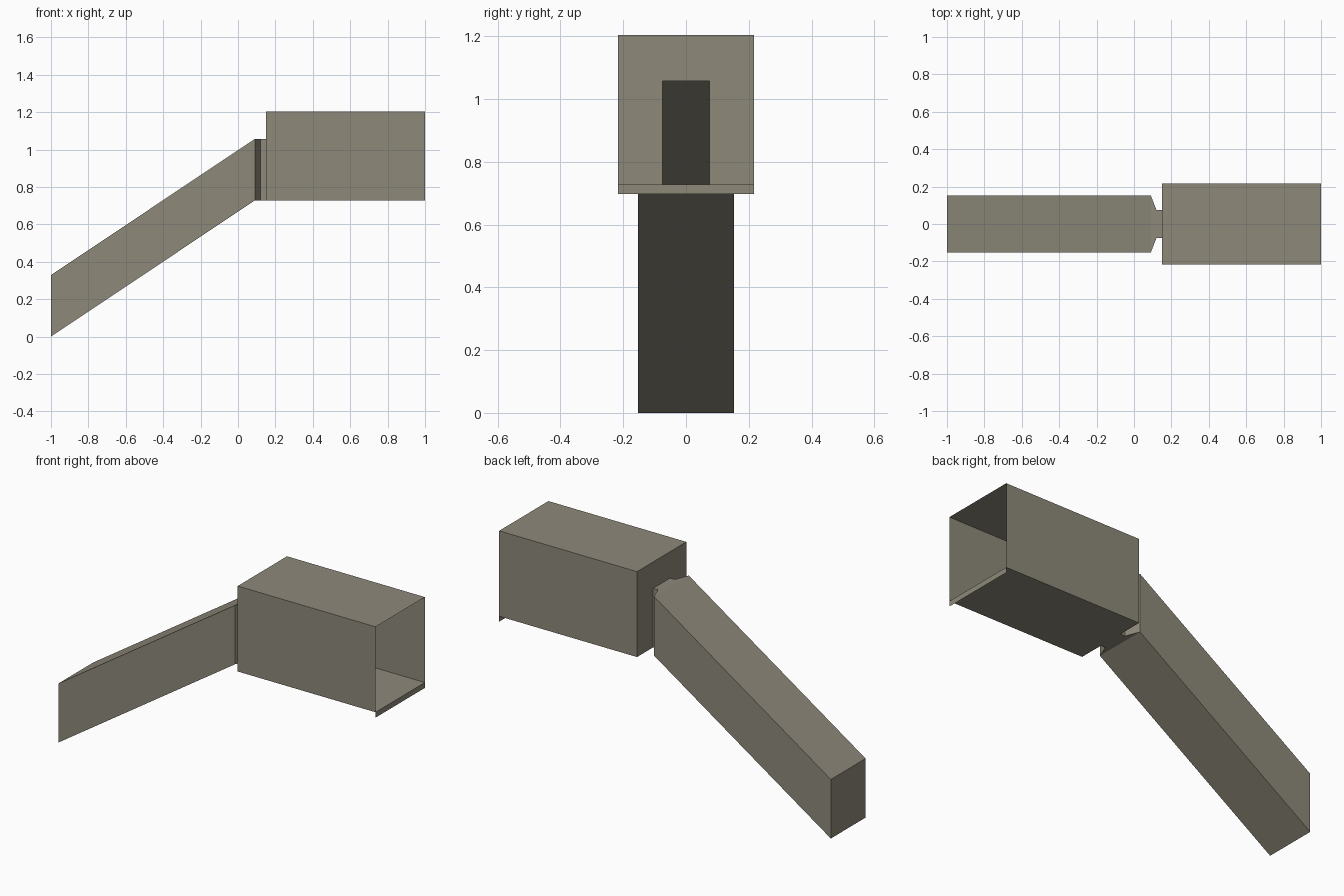
import bpy

if "Cube" in bpy.data.objects:
    bpy.data.objects.remove(bpy.data.objects["Cube"])

# one flat colour for the whole model
paint = bpy.data.materials.new("warm grey")
paint.diffuse_color = (0.27, 0.25, 0.195, 1.0)
paint.use_nodes = True
paint.node_tree.nodes["Principled BSDF"].inputs["Base Color"].default_value = paint.diffuse_color


def add_object(name, verts, faces):
    mesh = bpy.data.meshes.new(name)
    mesh.from_pydata(verts, [], faces)
    mesh.materials.append(paint)
    mesh.update()
    obj = bpy.data.objects.new(name, mesh)
    bpy.context.collection.objects.link(obj)
    return obj


def loft(name, stations, cap_start=False):
    """Rectangular sections (x, half width, bottom z, height) joined along x."""
    verts, faces = [], []
    for x, w, z, h in stations:
        verts += [(x, -w, z), (x, w, z), (x, w, z + h), (x, -w, z + h)]
    for s in range(len(stations) - 1):
        same_x = stations[s][0] == stations[s + 1][0]
        for i in range(4):
            if same_x and i == 0:   # wall opening reaches the floor
                continue
            a, b, j = 4 * s, 4 * s + 4, (i + 1) % 4
            faces.append((a + i, a + j, b + j, b + i))
    if cap_start:
        faces.append((3, 2, 1, 0))
    return add_object(name, verts, faces)


FLOOR = 0.728       # cabin floor height
TUNNEL_H = 0.329    # tunnel and doorway height
CABIN_W = 0.217     # cabin half width

# sloping tunnel, closed at the low end, narrowing to a short neck
loft("ramp_tunnel", [
    (-1.0, 0.153, 0.0, TUNNEL_H),
    (0.09, 0.153, FLOOR, TUNNEL_H),
    (0.12, 0.075, FLOOR, TUNNEL_H),
    (0.15, 0.075, FLOOR, TUNNEL_H),
], cap_start=True)

# cabin shell: rear wall around the doorway, then the open-ended box
loft("cabin", [
    (0.15, 0.075, FLOOR, TUNNEL_H),
    (0.15, CABIN_W, FLOOR, 0.476),
    (1.0, CABIN_W, FLOOR, 0.476),
])

# thin lip hanging below the open end
add_object("front_lip", [
    (1.0, -CABIN_W, FLOOR - 0.03), (1.0, CABIN_W, FLOOR - 0.03),
    (1.0, CABIN_W, FLOOR), (1.0, -CABIN_W, FLOOR),
], [(0, 1, 2, 3)])
